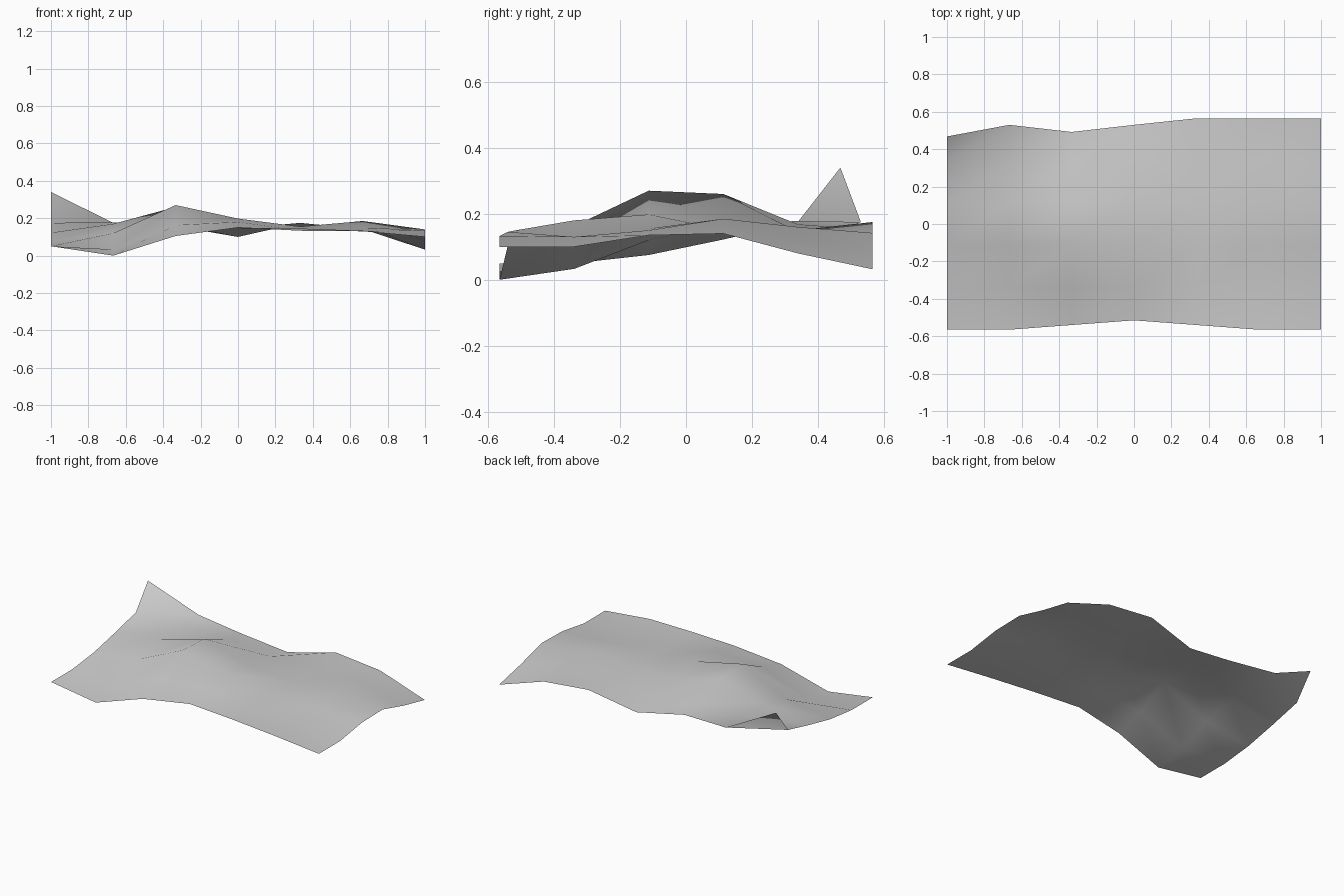
import bpy
import bmesh

cube = bpy.data.objects.get("Cube")
if cube:
    bpy.data.objects.remove(cube, do_unlink=True)

HALF_DEPTH = 0.565
COLUMNS, ROWS = 7, 6

# Heights in thousandths, one row per line from front to back, right to left side
HEIGHTS = [
    [50, 0, 105, 150, 145, 133, 100],
    [50, 33, 163, 180, 133, 130, 100],
    [75, 120, 270, 198, 155, 150, 135],
    [122, 170, 260, 168, 152, 185, 140],
    [175, 178, 168, 145, 150, 160, 80],
    [340, 175, 157, 100, 175, 142, 32],
]

# Inward pull of the uneven front and back edges, in thousandths
FRONT_PULL = [0, 0, 25, 50, 25, 0, 0]
BACK_PULL = [97, 35, 73, 35, 0, 0, 0]


def make_material(name, value):
    mat = bpy.data.materials.new(name)
    mat.use_nodes = True
    color = (value, value, value, 1)
    mat.diffuse_color = color
    for node in mat.node_tree.nodes:
        if node.type == "BSDF_PRINCIPLED":
            node.inputs["Base Color"].default_value = color
    return mat


def grid_point(column, row):
    x = -1 + 2 * column / (COLUMNS - 1)
    y = HALF_DEPTH * (-1 + 2 * row / (ROWS - 1))
    if row == 0:
        y += FRONT_PULL[column] / 1000
    elif row == ROWS - 1:
        y -= BACK_PULL[column] / 1000
    return x, y, HEIGHTS[row][column] / 1000


# Undulating ground sheet: a coarse quad grid with smooth shading
bm = bmesh.new()
verts = [[bm.verts.new(grid_point(column, row)) for column in range(COLUMNS)]
         for row in range(ROWS)]
for near, far in zip(verts, verts[1:]):
    for i in range(COLUMNS - 1):
        face = bm.faces.new((near[i], near[i + 1], far[i + 1], far[i]))
        face.smooth = True

mesh = bpy.data.meshes.new("ground_sheet")
bm.to_mesh(mesh)
bm.free()
mesh.materials.append(make_material("light_grey", 0.6))
sheet = bpy.data.objects.new("ground_sheet", mesh)
bpy.context.collection.objects.link(sheet)
